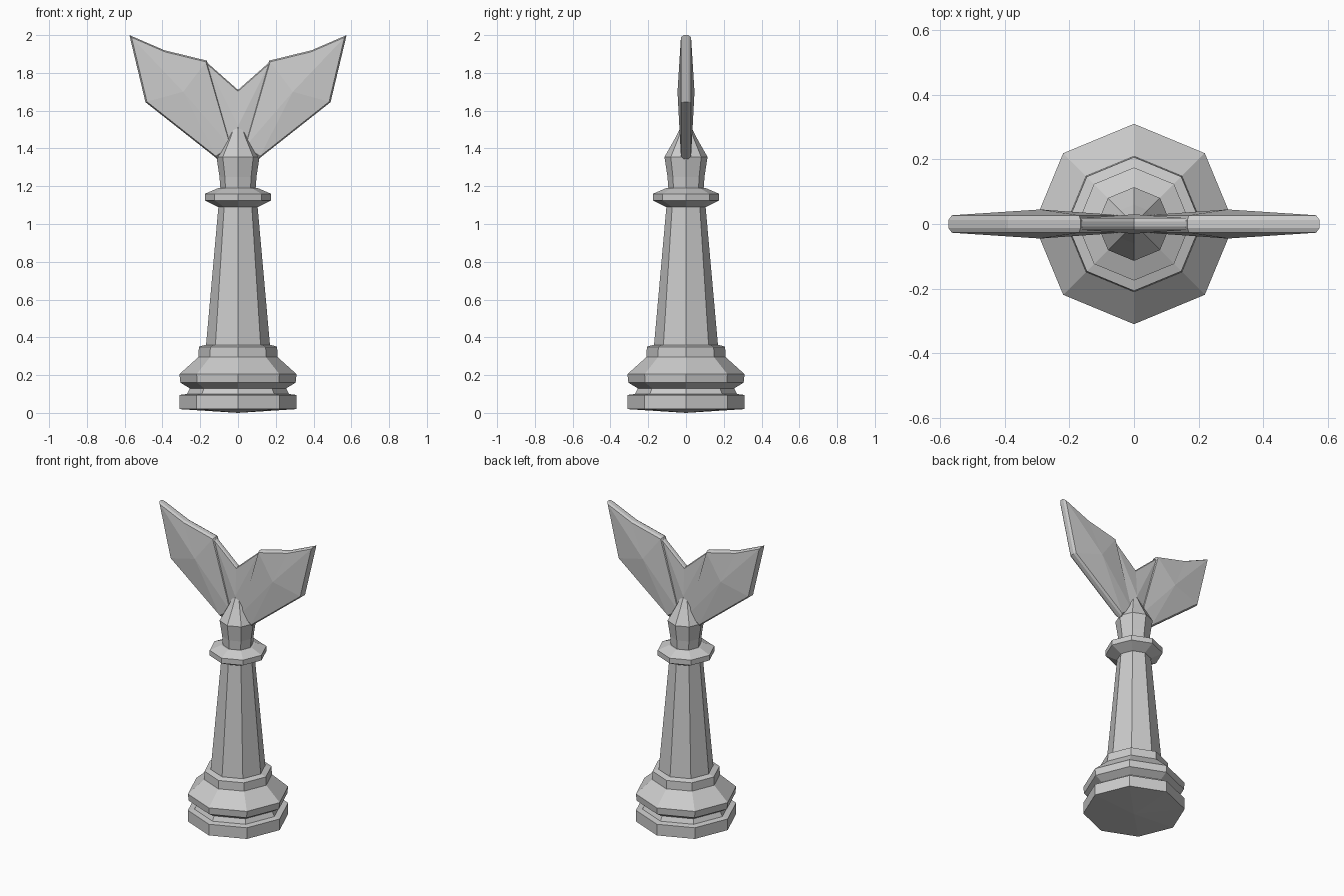
import bpy, bmesh, math

if "Cube" in bpy.data.objects:
    bpy.data.objects.remove(bpy.data.objects["Cube"])

SIDES = 8


def make_object(name, bm):
    bmesh.ops.recalc_face_normals(bm, faces=bm.faces)
    mesh = bpy.data.meshes.new(name)
    bm.to_mesh(mesh)
    bm.free()
    ob = bpy.data.objects.new(name, mesh)
    bpy.context.collection.objects.link(ob)
    return ob


def lathe(name, profile, bottom, top):
    """Eight-sided turned part: (radius, z) rings closed by two end points."""
    bm = bmesh.new()
    rings = []
    for r, z in profile:
        rings.append([bm.verts.new((r * math.cos(math.tau * i / SIDES),
                                    r * math.sin(math.tau * i / SIDES), z))
                      for i in range(SIDES)])
    lo, hi = bm.verts.new((0, 0, bottom)), bm.verts.new((0, 0, top))
    for i in range(SIDES):
        j = (i + 1) % SIDES
        for a, b in zip(rings, rings[1:]):
            bm.faces.new((a[i], a[j], b[j], b[i]))
        bm.faces.new((lo, rings[0][j], rings[0][i]))
        bm.faces.new((hi, rings[-1][i], rings[-1][j]))
    return make_object(name, bm)


def blade(name, outline, centre, rim, shoulder, bulge, inset):
    """Thin fin: narrow rim, chamfer to a shoulder, then facets to a raised centre."""
    bm = bmesh.new()
    cx, cz = centre
    n = len(outline)
    rims = []
    for s in (-1, 1):
        edge = [bm.verts.new((x, s * rim, z)) for x, z in outline]
        inner = [bm.verts.new((cx + (x - cx) * inset, s * shoulder,
                               cz + (z - cz) * inset)) for x, z in outline]
        mid = bm.verts.new((cx, s * bulge, cz))
        rims.append(edge)
        for i in range(n):
            j = (i + 1) % n
            bm.faces.new((edge[i], edge[j], inner[j], inner[i]))
            bm.faces.new((inner[i], inner[j], mid))
    for i in range(n):
        j = (i + 1) % n
        bm.faces.new((rims[0][i], rims[0][j], rims[1][j], rims[1][i]))
    return make_object(name, bm)


# Stepped base
lathe("base", [(0.31, 0.02), (0.31, 0.095), (0.27, 0.10), (0.255, 0.13),
               (0.305, 0.16), (0.31, 0.205), (0.21, 0.295),
               (0.207, 0.35), (0.175, 0.36)], 0.0, 0.36)

# Tapered column
lathe("column", [(0.17, 0.35), (0.103, 1.10)], 0.35, 1.10)

# Collar ring
lathe("collar", [(0.105, 1.09), (0.175, 1.125), (0.175, 1.16),
                 (0.105, 1.19)], 1.09, 1.19)

# Neck rising into the tail
lathe("neck", [(0.093, 1.18), (0.098, 1.25), (0.114, 1.355),
               (0.06, 1.45), (0.025, 1.52)], 1.18, 1.54)

# Thin web between the two flukes
blade("fluke_web", [(-0.17, 1.86), (0, 1.71), (0.17, 1.86),
                    (0.07, 1.38), (-0.07, 1.38)],
      (0, 1.52), 0.008, 0.018, 0.03, 0.96)

# Pair of flukes, mirrored left to right
fluke = blade("flukes", [(0.165, 1.865), (0.39, 1.92), (0.575, 2.0),
                         (0.49, 1.645), (0.11, 1.345), (0.03, 1.40)],
              (0.29, 1.70), 0.012, 0.027, 0.045, 0.96)
mirror = fluke.modifiers.new("mirror", 'MIRROR')
mirror.use_axis = (True, False, False)
mirror.use_mirror_merge = False
